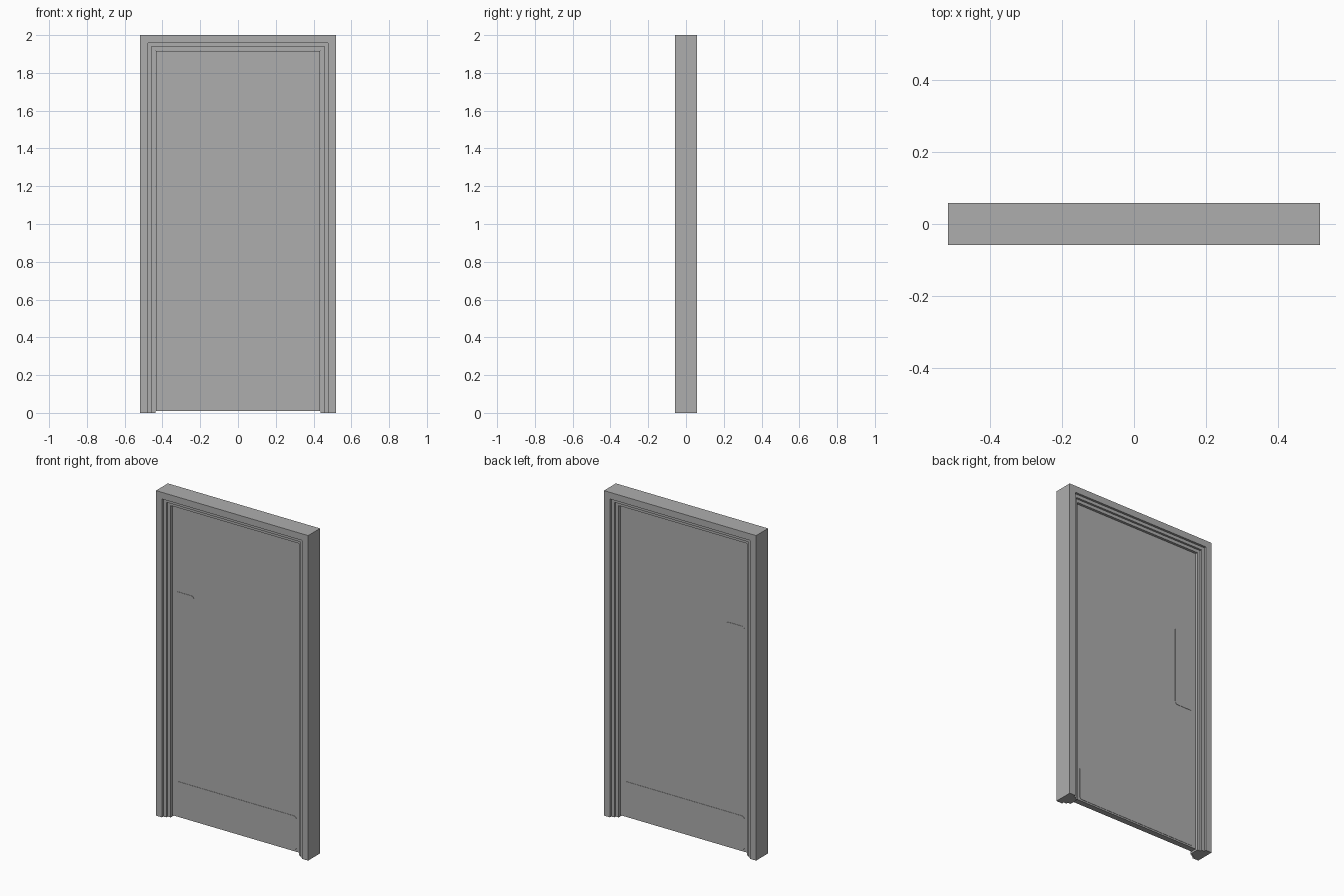
import bpy
import bmesh

if "Cube" in bpy.data.objects:
    bpy.data.objects.remove(bpy.data.objects["Cube"], do_unlink=True)

HALF_W, HEIGHT, HALF_D = 0.518, 2.0, 0.058
DOOR_D = 0.018

grey = bpy.data.materials.new("plain grey")
grey.use_nodes = True
colour = (0.42, 0.42, 0.42, 1)
grey.diffuse_color = colour
grey.node_tree.nodes["Principled BSDF"].inputs["Base Color"].default_value = colour


def finish(bm, name):
    bmesh.ops.recalc_face_normals(bm, faces=bm.faces)
    mesh = bpy.data.meshes.new(name)
    bm.to_mesh(mesh)
    bm.free()
    mesh.materials.append(grey)
    obj = bpy.data.objects.new(name, mesh)
    bpy.context.collection.objects.link(obj)
    return obj


def box(name, x0, x1, y0, y1, z0, z1, radius=0):
    """Box between two corners, optionally rounded on its upright-panel corners."""
    bm = bmesh.new()
    bmesh.ops.create_cube(bm, size=1)
    for v in bm.verts:
        v.co.x = x1 if v.co.x > 0 else x0
        v.co.y = y1 if v.co.y > 0 else y0
        v.co.z = z1 if v.co.z > 0 else z0
    if radius:
        edges = [e for e in bm.edges
                 if abs(e.verts[0].co.y - e.verts[1].co.y) > 1e-5]
        bmesh.ops.bevel(bm, geom=edges, offset=radius, segments=5,
                        profile=0.5, affect="EDGES")
    return finish(bm, name)


# Door frame: stepped section swept up one jamb, across the head and down
front = [(0, -HALF_D), (0.041, -HALF_D), (0.041, -0.044),
         (0.061, -0.044), (0.061, -0.031), (0.081, -0.031)]
section = front + [(inset, -y) for inset, y in reversed(front)]

bm = bmesh.new()
rings = []
for side, at_top in ((-1, False), (-1, True), (1, True), (1, False)):
    rings.append([bm.verts.new((side * (HALF_W - inset), y,
                                HEIGHT - inset if at_top else 0))
                  for inset, y in section])
n = len(section)
for a, b in zip(rings, rings[1:]):
    for i in range(n):
        j = (i + 1) % n
        bm.faces.new((a[i], a[j], b[j], b[i]))
bm.faces.new(rings[0])
bm.faces.new(rings[-1])
finish(bm, "door_frame")

# Door leaf, with a slim gap to the frame and floor
box("door_leaf", -0.435, 0.435, -DOOR_D, DOOR_D, 0.01, 1.917)

# Push plate and kick plate on both faces
for label, side in (("front", -1), ("back", 1)):
    y0, y1 = sorted((side * (DOOR_D - 0.001), side * (DOOR_D + 0.002)))
    box(label + "_push_plate", -0.412, -0.286, y0, y1, 0.892, 1.395, 0.018)
    box(label + "_kick_plate", -0.412, 0.412, y0, y1, 0.02, 0.228, 0.018)
